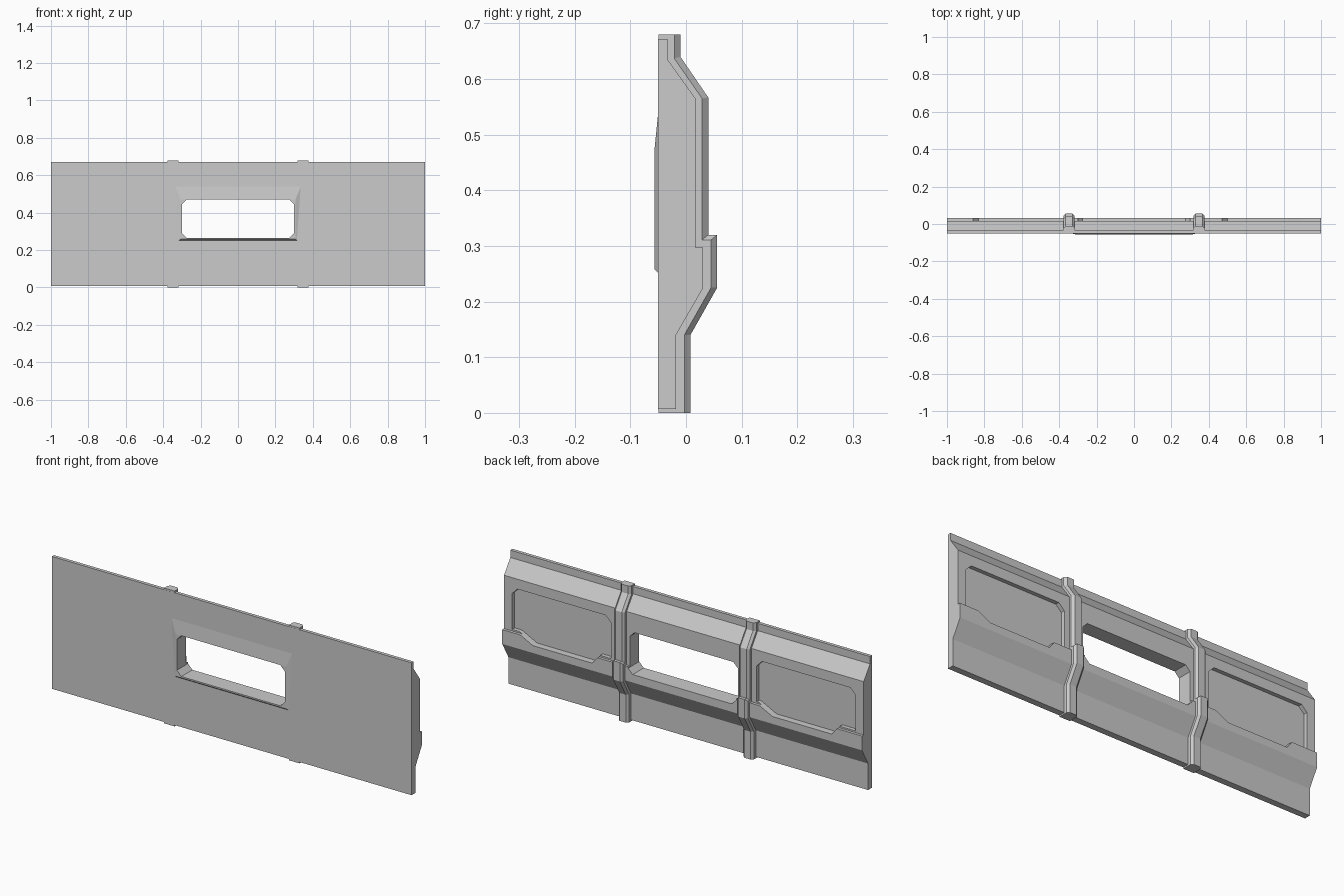
import bpy, bmesh

cube = bpy.data.objects.get("Cube")
if cube:
    bpy.data.objects.remove(cube, do_unlink=True)

grey = bpy.data.materials.new("panel_grey")
grey.use_nodes = True
grey.diffuse_color = (0.6, 0.6, 0.6, 1)
grey.node_tree.nodes["Principled BSDF"].inputs["Base Color"].default_value = grey.diffuse_color

FRONT = -0.05


def loft(name, sections):
    """Join matching closed loops of points into a capped solid."""
    bm = bmesh.new()
    loops = [[bm.verts.new(p) for p in s] for s in sections]
    n = len(loops[0])
    for a, b in zip(loops, loops[1:]):
        for i in range(n):
            j = (i + 1) % n
            bm.faces.new((a[i], a[j], b[j], b[i]))
    bm.faces.new(loops[0])
    bm.faces.new(loops[-1])
    bmesh.ops.recalc_face_normals(bm, faces=bm.faces)
    mesh = bpy.data.meshes.new(name)
    bm.to_mesh(mesh)
    bm.free()
    mesh.materials.append(grey)
    obj = bpy.data.objects.new(name, mesh)
    bpy.context.scene.collection.objects.link(obj)
    return obj


def slab(name, outline, y0, y1):
    return loft(name, [[(x, y, z) for x, z in outline] for y in (y0, y1)])


def chamfered(x0, x1, z0, z1, c):
    return [(x0 + c, z0), (x1 - c, z0), (x1, z0 + c), (x1, z1 - c),
            (x1 - c, z1), (x0 + c, z1), (x0, z1 - c), (x0, z0 + c)]


def cut(target, cutter):
    cutter.hide_render = True
    cutter.hide_set(True)
    mod = target.modifiers.new(cutter.name, 'BOOLEAN')
    mod.operation = 'DIFFERENCE'
    mod.solver = 'EXACT'
    mod.object = cutter


# Main wall panel: stepped back profile run along x
back = [(-0.033, 0.672), (-0.033, 0.635), (0.017, 0.565), (0.017, 0.297),
        (0.031, 0.297), (0.031, 0.225), (-0.018, 0.14), (-0.018, 0.007)]
profile = [(FRONT, 0.007), (FRONT, 0.672)] + back
panel = loft("wall_panel", [[(x, y, z) for y, z in profile] for x in (-1, 1)])

# Shallow raised surround on the front, fading into the wall
surround = loft("window_surround", [
    [(-0.315, FRONT + 0.01, 0.25), (0.315, FRONT + 0.01, 0.25),
     (0.34, FRONT + 0.01, 0.56), (-0.34, FRONT + 0.01, 0.56)],
    [(-0.315, FRONT, 0.252), (0.315, FRONT, 0.252), (0.335, FRONT, 0.54), (-0.335, FRONT, 0.54)],
    [(-0.307, -0.057, 0.258), (0.307, -0.057, 0.258), (0.307, -0.057, 0.47), (-0.307, -0.057, 0.47)],
])

# Window opening through wall and surround
window = slab("window_cutter", chamfered(-0.3, 0.3, 0.265, 0.47, 0.025), -0.2, 0.2)
cut(panel, window)
cut(surround, window)

# Recessed back fields whose lower edge dips into the shelf
for name, x0, x1, shift in (("left", 0.405, 0.955, 0), ("right", -0.955, -0.405, -1.332)):
    low, dip, c = 0.305, 0.262, 0.03
    notch = [(0.465, low), (0.5, dip), (0.83, dip), (0.915, low)]
    outline = [(x0, low)] + [(x + shift, z) for x, z in notch]
    outline += [(x1, low), (x1, 0.515 - c), (x1 - c, 0.515), (x0 + c, 0.515), (x0, 0.515 - c)]
    cut(panel, slab(name + "_recess_cutter", outline, -0.003, 0.2))

# Chamfered vertical ribs following the back profile
outer = [(-0.01, 0.68), (-0.01, 0.64), (0.04, 0.567), (0.04, 0.32),
         (0.056, 0.32), (0.056, 0.225), (0.008, 0.14), (0.008, 0)]
inner = [(-0.021, 0.68), (-0.021, 0.637), (0.029, 0.565), (0.029, 0.311),
         (0.045, 0.311), (0.045, 0.225), (-0.003, 0.14), (-0.003, 0)]
W, C = 0.029, 0.011
for name, cx in (("left_rib", 0.347), ("right_rib", -0.347)):
    loft(name, [[(cx - W, FRONT + 0.0005, zi), (cx - W, yi, zi), (cx - W + C, yo, zo),
                 (cx + W - C, yo, zo), (cx + W, yi, zi), (cx + W, FRONT + 0.0005, zi)]
                for (yo, zo), (yi, zi) in zip(outer, inner)])
